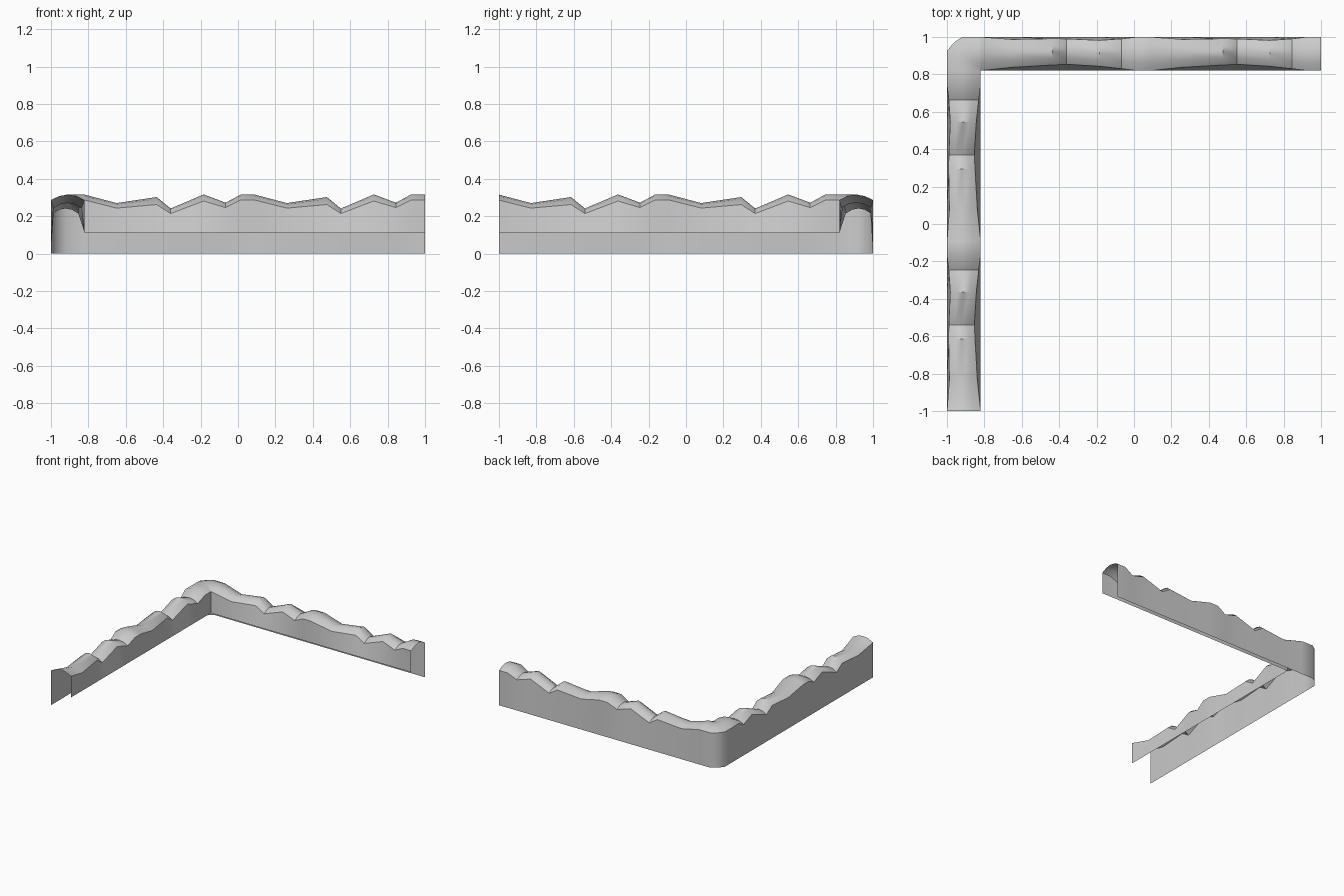
import bpy
from math import radians
from mathutils import Vector

if "Cube" in bpy.data.objects:
    bpy.data.objects.remove(bpy.data.objects["Cube"])

WIDTH, MODULE = 0.18, 0.91

# One module: distance along, ridge height, edge height, outer inset, inner inset
PROFILE = [
    (0.000, 0.315, 0.286, 0.000, 0.000),
    (0.171, 0.270, 0.243, 0.013, 0.018),
    (0.385, 0.302, 0.262, 0.009, 0.030),
    (0.460, 0.241, 0.214, 0.010, 0.034),
    (0.636, 0.316, 0.281, 0.018, 0.023),
    (0.754, 0.272, 0.246, 0.010, 0.010),
    (0.834, 0.315, 0.286, 0.000, 0.000),
    (MODULE, 0.315, 0.286, 0.000, 0.000),
]


def section(outer, inner, ridge, edge, inset_out=0, inset_in=0):
    """Open cross-section: long outer wall, rounded cap, short inner wall."""
    outer, inner = Vector(outer), Vector(inner)
    across = (inner - outer).normalized()
    top_out = outer + across * inset_out
    top_in = inner - across * inset_in
    pts = [(outer.x, outer.y, 0)]
    for t in (0, 0.25, 0.5, 0.75, 1):
        p = top_out.lerp(top_in, t)
        z = edge + (ridge - edge) * (1 - (2 * t - 1) ** 2)
        pts.append((p.x, p.y, z))
    pts.append((inner.x, inner.y, 0.11))
    return pts


def loft(name, sections):
    n = len(sections[0])
    verts = [p for s in sections for p in s]
    faces = [(i * n + j, i * n + j + 1, (i + 1) * n + j + 1, (i + 1) * n + j)
             for i in range(len(sections) - 1) for j in range(n - 1)]
    mesh = bpy.data.meshes.new(name)
    mesh.from_pydata(verts, [], faces)
    mesh.flip_normals()
    obj = bpy.data.objects.new(name, mesh)
    bpy.context.collection.objects.link(obj)
    bpy.ops.object.select_all(action='DESELECT')
    bpy.context.view_layer.objects.active = obj
    obj.select_set(True)
    bpy.ops.object.shade_smooth_by_angle(angle=radians(40))
    return obj


def arm(name, outer_start, direction, inward):
    """Two repeated wavy modules along one direction."""
    start, d, inw = Vector(outer_start), Vector(direction), Vector(inward)
    rows = []
    for k in range(2):
        for u, ridge, edge, io, ii in PROFILE[k > 0:]:
            p = start + d * (u + k * MODULE)
            rows.append(section(p, p + inw * WIDTH, ridge, edge, io, ii))
    return loft(name, rows)


# Straight arms: along the back and along the left side
arm("back_arm", (-0.82, 1.0), (1, 0), (0, -1))
arm("left_arm", (-1.0, -1.0), (0, 1), (1, 0))

# Chamfered corner fanned around the inner corner
corner_path = [(-1, 0.82), (-1, 0.925), (-0.965, 0.968), (-0.92, 1), (-0.82, 1)]
loft("corner", [section(p, (-0.82, 0.82), 0.315, 0.286) for p in corner_path])
